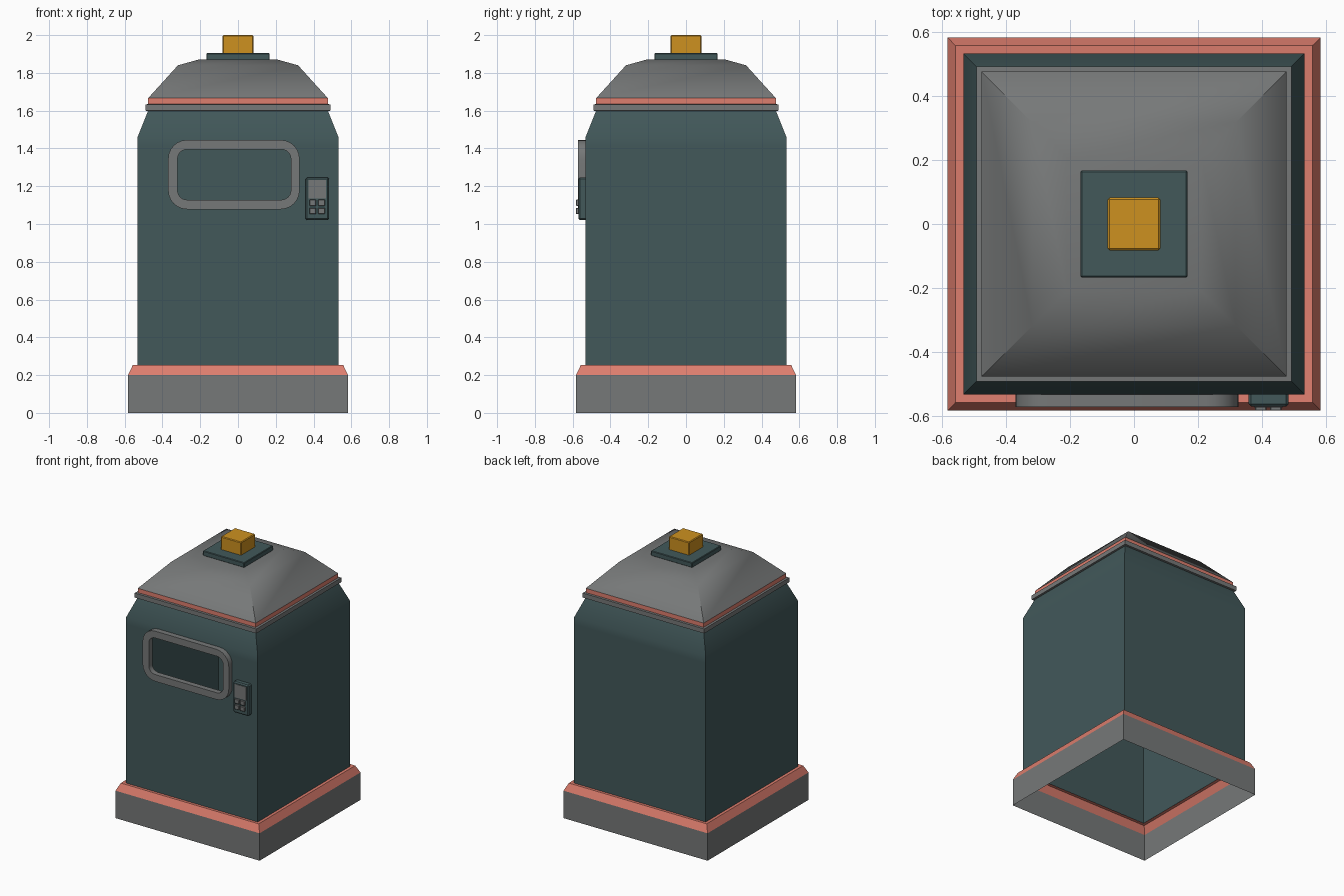
import bpy, bmesh, math

if "Cube" in bpy.data.objects:
    bpy.data.objects.remove(bpy.data.objects["Cube"])


def material(name, rgb):
    m = bpy.data.materials.new(name)
    m.diffuse_color = (*rgb, 1)
    m.use_nodes = True
    m.node_tree.nodes["Principled BSDF"].inputs["Base Color"].default_value = m.diffuse_color
    return m


TEAL = material("dark_teal", (0.054, 0.098, 0.102))
GREY = material("grey", (0.181, 0.188, 0.188))
CORAL = material("coral", (0.730, 0.209, 0.156))
AMBER = material("amber", (0.610, 0.283, 0.014))


def finish(bm, name, mats, angle=40):
    me = bpy.data.meshes.new(name)
    bm.to_mesh(me)
    bm.free()
    ob = bpy.data.objects.new(name, me)
    bpy.context.collection.objects.link(ob)
    for m in mats:
        me.materials.append(m)
    bpy.ops.object.select_all(action='DESELECT')
    ob.select_set(True)
    bpy.context.view_layer.objects.active = ob
    bpy.ops.object.shade_smooth_by_angle(angle=math.radians(angle))
    return ob


def square_shell(profile, cap=False):
    """Open square shell through (half width, height) points."""
    bm = bmesh.new()
    signs = [(-1, -1), (1, -1), (1, 1), (-1, 1)]
    rings = [[bm.verts.new((sx * h, sy * h, z)) for sx, sy in signs] for h, z in profile]
    for a, b in zip(rings, rings[1:]):
        for i in range(4):
            j = (i + 1) % 4
            bm.faces.new((a[i], a[j], b[j], b[i]))
    if cap:
        bm.faces.new(rings[-1])
    return bm


def rounded_rect(x0, x1, z0, z1, r, n=6):
    pts = []
    for k, (cx, cz) in enumerate([(x1 - r, z1 - r), (x0 + r, z1 - r),
                                  (x0 + r, z0 + r), (x1 - r, z0 + r)]):
        for i in range(n + 1):
            a = math.pi / 2 * (k + i / n)
            pts.append((cx + r * math.cos(a), cz + r * math.sin(a)))
    return pts


def box(name, x, y, z, mat, bevel=0.0):
    """Box from (min, max) ranges with optional chamfer."""
    bm = bmesh.new()
    bmesh.ops.create_cube(bm, size=1)
    for v in bm.verts:
        for i, (lo, hi) in enumerate((x, y, z)):
            v.co[i] = lo if v.co[i] < 0 else hi
    if bevel:
        bmesh.ops.bevel(bm, geom=bm.edges[:], offset=bevel, segments=1, affect='EDGES')
    return finish(bm, name, [mat], 20)


# Plinth: open underneath, coral above the grey skirt
bm = square_shell([(0.582, 0), (0.582, 0.2), (0.557, 0.253), (0.53, 0.25)])
for f in bm.faces:
    f.material_index = int(f.calc_center_median().z > 0.2)
finish(bm, "plinth", [GREY, CORAL], 20)

# Body: hollow shell with an open window in the front wall
W = 0.532
hole = rounded_rect(-0.32, 0.28, 1.128, 1.395, 0.05)
bm = square_shell([(W, 0.25), (W, 1.41), (W, 1.46), (0.476, 1.6)])
bm.faces.ensure_lookup_table()
front = bm.faces[0]
edges = list(front.edges)
bmesh.ops.delete(bm, geom=[front], context='FACES_ONLY')
loop = [bm.verts.new((x, -W, z)) for x, z in hole]
edges += [bm.edges.new((loop[i], loop[i - 1])) for i in range(len(loop))]
new = bmesh.ops.triangle_fill(bm, edges=edges, use_beauty=True, normal=(0, -1, 0))
for f in new['geom']:
    if isinstance(f, bmesh.types.BMFace):
        f.normal_update()
        if f.normal.y > 0:
            f.normal_flip()
finish(bm, "body", [TEAL])

# Window frame: swept rounded ring around the opening
bm = bmesh.new()
outer = rounded_rect(-0.37, 0.326, 1.078, 1.445, 0.1)
section = [(outer, -W), (outer, -0.572), (hole, -0.572), (hole, -W)]
rings = [[bm.verts.new((x, y, z)) for x, z in pts] for pts, y in section]
n = len(outer)
for a, b in zip(rings, rings[1:]):
    for i in range(n):
        j = (i + 1) % n
        bm.faces.new((a[i], a[j], b[j], b[i]))
bmesh.ops.recalc_face_normals(bm, faces=bm.faces[:])
if sum(f.normal.y * f.calc_area() for f in bm.faces) > 0:
    bmesh.ops.reverse_faces(bm, faces=bm.faces[:])
finish(bm, "window_frame", [GREY])

# Keypad: housing, screen and four buttons
box("keypad_housing", (0.358, 0.483), (-0.57, -0.525), (1.02, 1.246), TEAL, 0.008)
box("keypad_screen", (0.374, 0.466), (-0.573, -0.566), (1.135, 1.232), GREY)
for i in range(2):
    for j in range(2):
        x, z = 0.378 + 0.046 * i, 1.053 + 0.043 * j
        box("keypad_button", (x, x + 0.036), (-0.583, -0.566), (z, z + 0.033), GREY, 0.003)

# Collar between body and roof
bm = square_shell([(0.474, 1.598), (0.491, 1.6), (0.491, 1.633), (0.474, 1.635)])
finish(bm, "collar", [GREY], 20)

# Roof: coral stripe at the foot, grey domed slopes
bm = square_shell([(0.476, 1.634), (0.476, 1.666), (0.318, 1.84), (0.21, 1.87)], cap=True)
for f in bm.faces:
    f.material_index = int(f.calc_center_median().z < 1.666)
finish(bm, "roof", [GREY, CORAL])

# Lamp plate and lamp
box("lamp_plate", (-0.167, 0.167), (-0.167, 0.167), (1.868, 1.905), TEAL, 0.004)
box("lamp", (-0.082, 0.082), (-0.082, 0.082), (1.9, 2.0), AMBER, 0.005)
